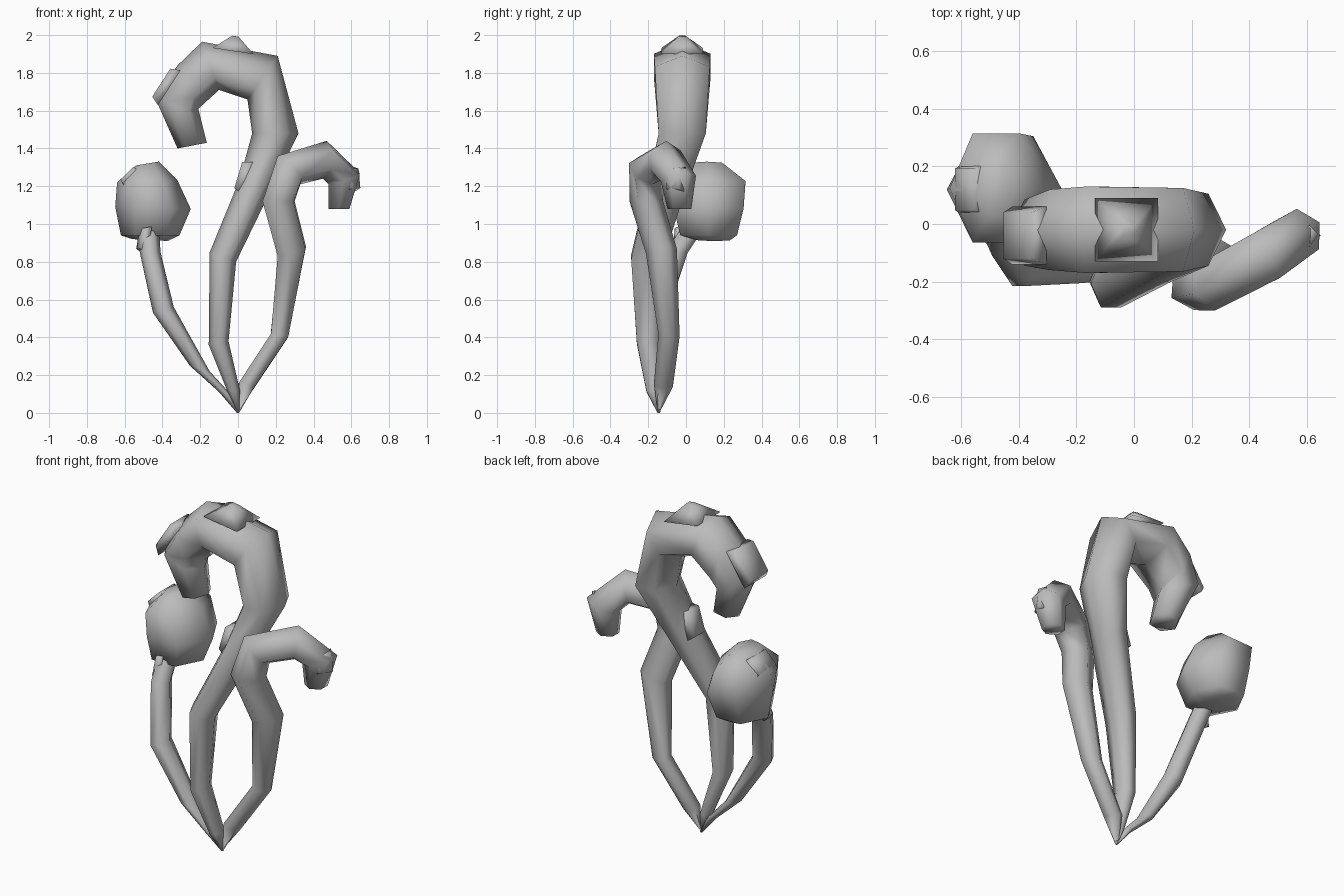
import bpy, bmesh, math
from mathutils import Vector

grey = bpy.data.materials.new("plain_grey")
grey.diffuse_color = (0.5, 0.5, 0.5, 1)


def finish(name, bm):
    bmesh.ops.recalc_face_normals(bm, faces=bm.faces[:])
    for f in bm.faces:
        f.smooth = True
    me = bpy.data.meshes.new(name)
    bm.to_mesh(me)
    bm.free()
    me.materials.append(grey)
    ob = bpy.data.objects.new(name, me)
    bpy.context.collection.objects.link(ob)
    return ob


def tube(name, rings, slope=0.0, n=6):
    """Loft rings (outer x, outer z, inner x, inner z, centre y, half depth)."""
    side = Vector((-slope, 1, 0)).normalized()
    grow = 1 / max(math.sin(2 * math.pi * i / n) for i in range(n))
    bm = bmesh.new()
    loops = []
    for ox, oz, ix, iz, y, h in rings:
        c = Vector(((ox + ix) / 2, y, (oz + iz) / 2))
        a = Vector(((ox - ix) / 2, slope * (ox - ix) / 2, (oz - iz) / 2))
        loops.append([bm.verts.new(c + a * math.cos(t) + side * h * grow * math.sin(t))
                      for t in (2 * math.pi * i / n for i in range(n))])
    for p, q in zip(loops, loops[1:]):
        for i in range(n):
            j = (i + 1) % n
            bm.faces.new((p[i], p[j], q[j], q[i]))
    bm.faces.new(loops[0])
    bm.faces.new(loops[-1])
    return finish(name, bm)


def skin_patch(name, centre, normal, width, length, thick, taper):
    """Shallow tapered block lying almost flush with the skin."""
    nrm = Vector(normal).normalized()
    u = nrm.cross(Vector((0, 0, 1))).normalized()
    v = nrm.cross(u)
    bm = bmesh.new()
    bmesh.ops.create_cube(bm, size=1)
    for w in bm.verts:
        k = taper if w.co.z > 0 else 1.0
        w.co = Vector(centre) + u * w.co.x * width * k + v * w.co.y * length * k + nrm * w.co.z * thick
    return finish(name, bm)


tip = (0.006, 0.0, -0.006, 0.0, -0.145, 0.006)

# Tall centre stem with a drooping hook
tube("tall_hooked_stem", [
    tip,
    (0.01, 0.12, -0.055, 0.11, -0.165, 0.045),
    (-0.05, 0.38, -0.155, 0.36, -0.20, 0.06),
    (-0.01, 0.80, -0.15, 0.85, -0.205, 0.085),
    (0.17, 1.17, 0.01, 1.24, -0.10, 0.10),
    (0.32, 1.48, 0.075, 1.48, -0.02, 0.125),
    (0.21, 1.89, 0.05, 1.66, -0.02, 0.145),
    (-0.19, 1.965, -0.10, 1.71, -0.02, 0.15),
    (-0.32, 1.84, -0.21, 1.61, -0.02, 0.14),
    (-0.44, 1.67, -0.20, 1.57, -0.03, 0.115),
    (-0.32, 1.40, -0.165, 1.43, -0.04, 0.075),
])

# Right stem, hook turned slightly to the back
tube("right_hooked_stem", [
    tip,
    (0.005, 0.16, 0.085, 0.13, -0.12, 0.045),
    (0.175, 0.42, 0.265, 0.40, -0.09, 0.05),
    (0.21, 0.83, 0.36, 0.88, -0.13, 0.07),
    (0.13, 1.12, 0.30, 1.12, -0.21, 0.075),
    (0.21, 1.36, 0.33, 1.21, -0.21, 0.085),
    (0.47, 1.44, 0.45, 1.24, -0.11, 0.09),
    (0.645, 1.27, 0.48, 1.21, -0.04, 0.08),
    (0.59, 1.08, 0.48, 1.08, -0.035, 0.055),
], slope=0.55)

# Left stem carrying the round head
tube("left_stem", [
    tip,
    (-0.04, 0.10, -0.10, 0.11, -0.15, 0.04),
    (-0.15, 0.22, -0.255, 0.25, -0.155, 0.05),
    (-0.34, 0.56, -0.45, 0.53, -0.155, 0.06),
    (-0.41, 0.85, -0.52, 0.85, -0.05, 0.06),
    (-0.42, 1.0, -0.53, 1.0, 0.05, 0.06),
    (-0.42, 1.1, -0.52, 1.1, 0.10, 0.05),
])
tube("round_head", [
    (-0.37, 0.91, -0.56, 0.92, 0.15, 0.08),
    (-0.31, 0.94, -0.62, 0.94, 0.12, 0.15),
    (-0.25, 1.08, -0.65, 1.09, 0.12, 0.185),
    (-0.32, 1.23, -0.64, 1.22, 0.125, 0.19),
    (-0.42, 1.33, -0.54, 1.31, 0.11, 0.08),
], n=6)

# Low skin patches
for name, c, nrm, w, l, t, k in [
    ("hook_patch", (-0.385, -0.04, 1.735), (-0.85, 0, 0.55), 0.20, 0.22, 0.05, 0.8),
    ("crown_patch", (-0.02, -0.02, 1.955), (0.15, 0, 1), 0.22, 0.22, 0.08, 0.15),
    ("tall_stem_patch", (0.03, -0.10, 1.25), (-1, 0, 0.3), 0.13, 0.18, 0.06, 0.8),
    ("right_tip_patch", (0.605, -0.06, 1.24), (0.8, -0.5, 0.1), 0.10, 0.13, 0.04, 0.8),
    ("left_stem_patch", (-0.50, -0.03, 0.92), (-1, -0.5, 0.2), 0.07, 0.14, 0.04, 0.8),
    ("head_patch", (-0.57, 0.12, 1.25), (-0.7, 0, 0.7), 0.18, 0.12, 0.05, 0.8),
]:
    skin_patch(name, c, nrm, w, l, t, k)
